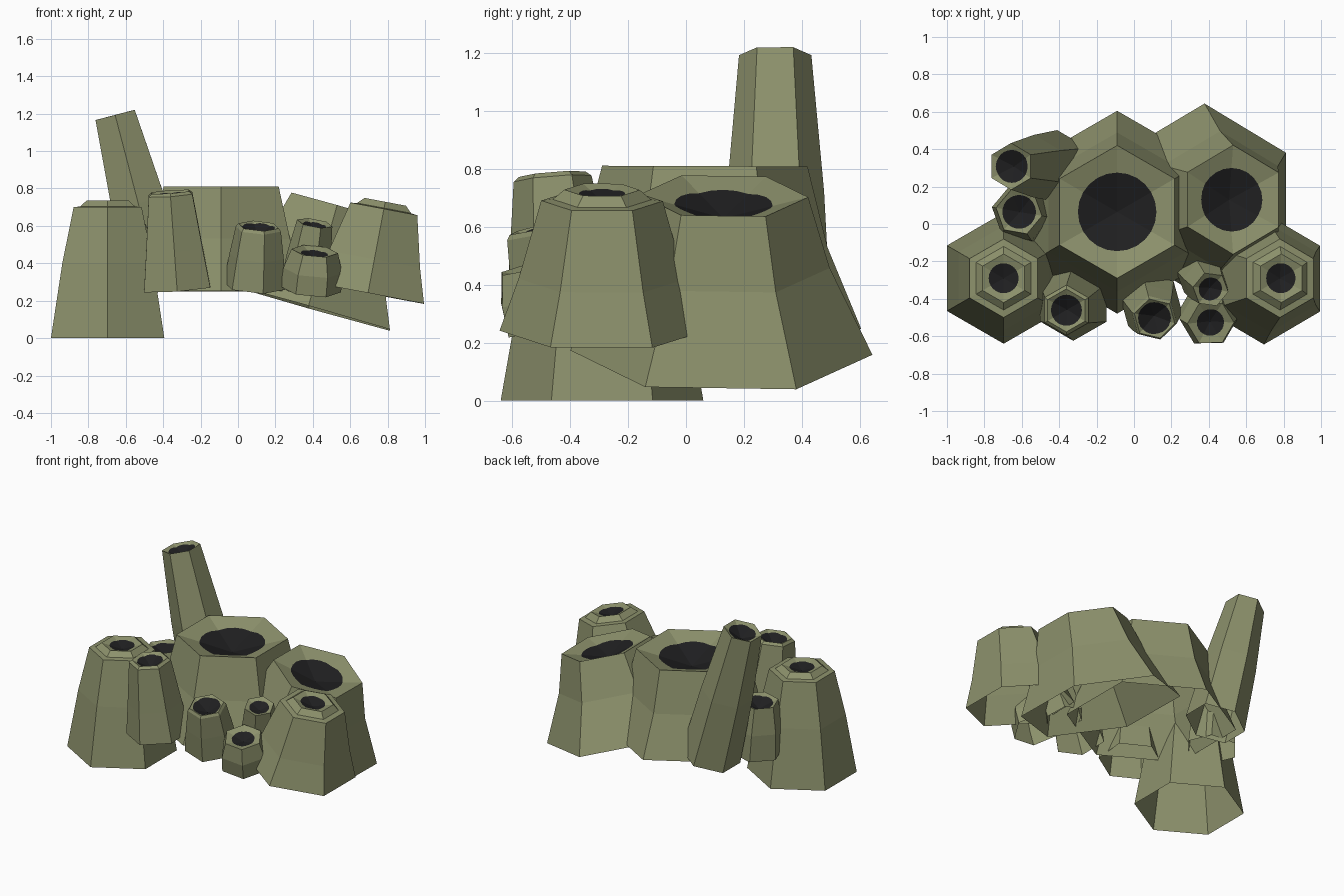
import bpy, bmesh, math
from mathutils import Vector

if "Cube" in bpy.data.objects:
    bpy.data.objects.remove(bpy.data.objects["Cube"])


def material(name, colour):
    m = bpy.data.materials.new(name)
    m.diffuse_color = (*colour, 1)
    m.use_nodes = True
    m.node_tree.nodes["Principled BSDF"].inputs["Base Color"].default_value = m.diffuse_color
    return m


OLIVE = material("olive shell", (0.265, 0.285, 0.15))
DARK = material("dark opening", (0.014, 0.014, 0.015))
SIDES, SEG = 6, 4          # hexagonal tubes, round openings with 4 steps per side


def tube(name, base, top, rings, hole, depth=0.06, twist=0):
    """Hexagonal open-bottomed tube along base->top; rings are (fraction of length, radius)."""
    base, top = Vector(base), Vector(top)
    axis = top - base
    w = axis.normalized()
    v = w.cross(Vector((1, 0, 0))).normalized()
    u = v.cross(w)
    turn = math.radians(90 + twist)
    step = 2 * math.pi / SIDES
    bm = bmesh.new()

    def point(t, r, a, drop=0):
        return bm.verts.new(base + axis * t - w * drop
                            + (u * math.cos(a + turn) + v * math.sin(a + turn)) * r)

    # walls
    loops = [[point(t, r, i * step) for i in range(SIDES)] for t, r in rings]
    for lo, hi in zip(loops, loops[1:]):
        for i in range(SIDES):
            j = (i + 1) % SIDES
            bm.faces.new((lo[i], lo[j], hi[j], hi[i]))

    # funnel cap with a round dark opening lying on it
    t, rim = rings[-1]
    n = SIDES * SEG
    circle = []
    for k in range(n):
        rel = (k % SEG) * step / SEG - step / 2
        f = hole * math.cos(rel) / (rim * math.cos(step / 2))
        circle.append(point(t, hole, k * step / SEG, depth * (1 - f)))
    for i in range(SIDES):
        arc = [circle[(i * SEG + k) % n] for k in range(SEG, -1, -1)]
        bm.faces.new([loops[-1][i], loops[-1][(i + 1) % SIDES]] + arc)
    centre = point(t, 0, 0, depth)
    for k in range(n):
        bm.faces.new((circle[k], circle[(k + 1) % n], centre)).material_index = 1

    me = bpy.data.meshes.new(name)
    bm.to_mesh(me)
    bm.free()
    me.materials.append(OLIVE)
    me.materials.append(DARK)
    ob = bpy.data.objects.new(name, me)
    bpy.context.collection.objects.link(ob)
    return ob


# large tubes
tube("centre_tube", (-0.09, 0.063, 0.25), (-0.09, 0.065, 0.81),
     [(0, 0.542), (0.5, 0.425), (1, 0.355)], 0.21, 0.11)
tube("right_tube", (0.377, 0.122, 0.166), (0.53, 0.13, 0.707),
     [(0, 0.522), (0.55, 0.37), (1, 0.292)], 0.17, 0.08)

# lipped front tubes
tube("left_front_tube", (-0.697, -0.29, 0), (-0.697, -0.29, 0.70),
     [(0, 0.35), (0.57, 0.28), (1, 0.21), (1.005, 0.17), (1.05, 0.13)], 0.08, 0.04)
tube("right_front_tube", (0.695, -0.292, 0.24), (0.78, -0.29, 0.69),
     [(0, 0.352), (0.4, 0.287), (1, 0.21), (1.01, 0.17), (1.085, 0.13)], 0.08, 0.04)

# tall leaning chimney
tube("tall_tube", (-0.41, 0.31, 0.25), (-0.657, 0.308, 1.193),
     [(0, 0.192), (0.5, 0.168), (1, 0.125)], 0.088)

# small tubes
tube("left_small_tube", (-0.59, 0.06, 0.24), (-0.615, 0.065, 0.60),
     [(0, 0.17), (0.5, 0.16), (1, 0.125)], 0.09, twist=20)
tube("front_left_small_tube", (-0.325, -0.42, 0.265), (-0.362, -0.462, 0.782),
     [(0, 0.205), (0.4, 0.175), (0.97, 0.135), (1, 0.115)], 0.083)
tube("front_small_tube", (0.09, -0.425, 0.28), (0.11, -0.505, 0.60),
     [(0, 0.172), (0.5, 0.15), (0.95, 0.125), (1, 0.112)], 0.088, twist=15)
tube("inner_small_tube", (0.35, -0.265, 0.26), (0.41, -0.35, 0.615),
     [(0, 0.13), (0.5, 0.12), (1, 0.097)], 0.063, 0.04, twist=20)
tube("front_right_small_tube", (0.39, -0.478, 0.26), (0.41, -0.53, 0.465),
     [(0, 0.162), (0.5, 0.158), (1, 0.125)], 0.073, 0.04, twist=30)
